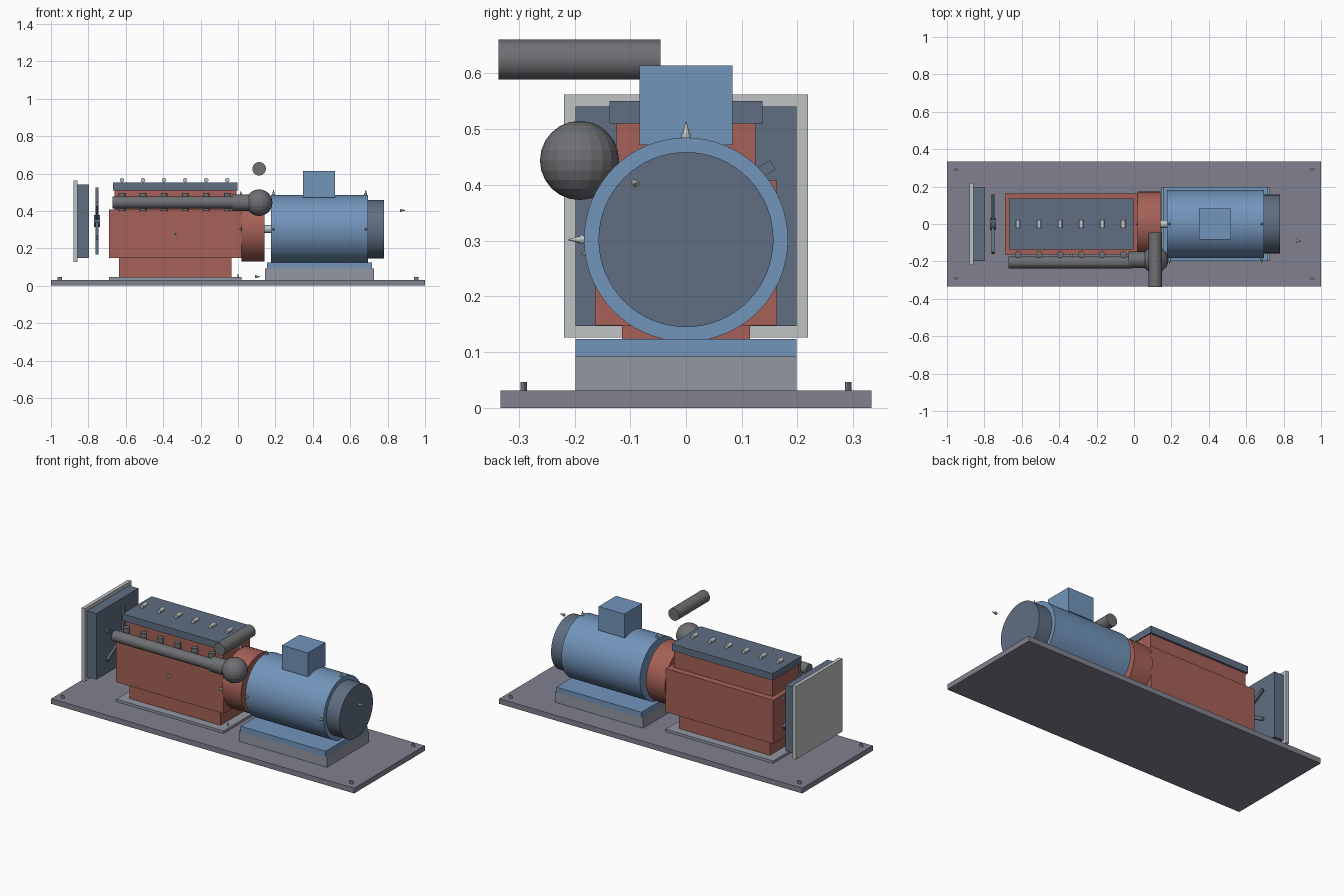
import bpy
import math
from mathutils import Vector

if "Cube" in bpy.data.objects:
    bpy.data.objects.remove(bpy.data.objects["Cube"])


def mat(name, r, g, b):
    m = bpy.data.materials.new(name)
    m.diffuse_color = (r, g, b, 1)
    m.use_nodes = True
    m.node_tree.nodes["Principled BSDF"].inputs["Base Color"].default_value = m.diffuse_color
    return m


RED = mat("red_paint", .38, .12, .095)
BLUE = mat("blue_paint", .17, .30, .50)
DARK = mat("slate_paint", .115, .155, .225)
PIPE = mat("dark_steel", .155, .16, .17)
BASE = mat("skid_grey", .22, .22, .28)
FOOT = mat("plinth_grey", .29, .31, .36)
LIGHT = mat("light_steel", .52, .55, .55)
AXIS = {"x": Vector((1, 0, 0)), "y": Vector((0, 1, 0)), "z": Vector((0, 0, 1)),
        "-y": Vector((0, -1, 0))}


def finish(name, m):
    ob = bpy.context.object
    ob.name = name
    ob.data.materials.append(m)
    return ob


def box(name, x, y, z, m):
    bpy.ops.mesh.primitive_cube_add(size=1)
    ob = finish(name, m)
    ob.location = [(a[0] + a[1]) / 2 for a in (x, y, z)]
    ob.scale = [a[1] - a[0] for a in (x, y, z)]
    bpy.ops.object.transform_apply(location=False, rotation=False, scale=True)
    return ob


def cyl(name, centre, r, length, axis, m, sides=32, r2=None):
    rot = AXIS[axis].to_track_quat('Z', 'Y').to_euler()
    bpy.ops.mesh.primitive_cone_add(vertices=sides, radius1=r, radius2=r if r2 is None else r2,
                                    depth=length, location=centre, rotation=rot)
    ob = finish(name, m)
    bpy.ops.object.shade_smooth_by_angle(angle=math.radians(30))
    return ob


def fitting(name, p, axis):
    # Small collar with a pointed tip, facing outward
    p, d = Vector(p), AXIS[axis]
    cyl(name + "_collar", p - d * .005, .008, .01, axis, LIGHT, 12)
    cyl(name + "_tip", p + d * .01, .006, .02, axis, LIGHT, 12, .001)


# Skid and plinths
box("skid_base", (-1, 1), (-.333, .333), (0, .031), BASE)
box("engine_foot_plate", (-.69, .02), (-.163, .163), (.031, .046), FOOT)
box("generator_plinth", (.145, .727), (-.198, .198), (.031, .092), FOOT)
box("generator_foot", (.155, .717), (-.198, .198), (.092, .124), BLUE)
for sx in (-1, 1):
    for sy in (-1, 1):
        bolt = cyl("skid_bolt", (sx * .953, sy * .291, .039), .012, .016, "z", BASE, 12)
        bolt.scale.y = .5

# Engine block, stacked from the pan upward
box("oil_pan", (-.635, -.035), (-.115, .115), (.044, .15), RED)
box("crankcase", (-.69, .02), (-.163, .163), (.148, .408), RED)
box("cylinder_head", (-.66, -.008), (-.125, .125), (.408, .512), RED)
box("valve_cover", (-.667, -.002), (-.137, .137), (.51, .551), DARK)

# Flywheel housing and shaft coupling
cyl("flywheel_housing", (.08, 0, .303), .173, .124, "x", RED, 48)
cyl("shaft_coupling", (.157, 0, .303), .021, .05, "x", LIGHT, 24)

# Generator
cyl("generator_body", (.435, 0, .302), .183, .518, "x", BLUE, 64)
cyl("generator_end_cap", (.736, 0, .302), .157, .09, "x", DARK, 64)
box("terminal_box", (.348, .519), (-.083, .083), (.472, .614), BLUE)

# Injector caps and exhaust stubs, one per cylinder
for i in range(6):
    x = -.62 + i * .1125
    cyl("injector_cap", (x, 0, .564), .0115, .045, "y", LIGHT, 16)
    cyl("exhaust_stub", (x, -.163, .447), .018, .095, "z", PIPE, 20)

# Exhaust manifold, turbo housing and tail pipe
cyl("exhaust_manifold", (-.34, -.205, .446), .032, .66, "x", PIPE)
cyl("manifold_outlet", (.035, -.192, .444), .044, .13, "x", PIPE)
bpy.ops.mesh.primitive_uv_sphere_add(segments=20, ring_count=12, radius=.071,
                                     location=(.113, -.191, .444))
finish("turbo_housing", PIPE)
cyl("tail_pipe", (.113, -.191, .625), .036, .29, "y", PIPE)

# Radiator and its frame
box("radiator_core", (-.858, -.796), (-.198, .198), (.147, .541), DARK)
box("radiator_frame", (-.879, -.858), (-.219, .219), (.126, .562), LIGHT)

# Cooling fan
cyl("fan_hub", (-.754, 0, .346), .033, .034, "x", DARK, 24)
for i in range(6):
    a = i * math.tau / 6
    blade = box("fan_blade", (-.762, -.748), (-.01, .01), (.0, .156), DARK)
    blade.location = (-.754, -math.sin(a) * .102, .346 + math.cos(a) * .102)
    blade.rotation_euler.x = a

# Pipe fittings and sensors
for x in (.19, .683):
    fitting("generator_top_fitting", (x, 0, .493), "z")
    fitting("generator_side_fitting", (x, -.191, .302), "-y")
fitting("housing_top_fitting", (.015, 0, .486), "z")
fitting("housing_side_fitting", (.015, -.184, .302), "-y")
fitting("crankcase_sensor", (-.335, -.168, .277), "-y")
fitting("skid_fitting", (0, -.094, .045), "z")
fitting("drain_fitting", (.1, -.10, .048), "x")
fitting("rear_fitting", (.875, -.091, .403), "x")
